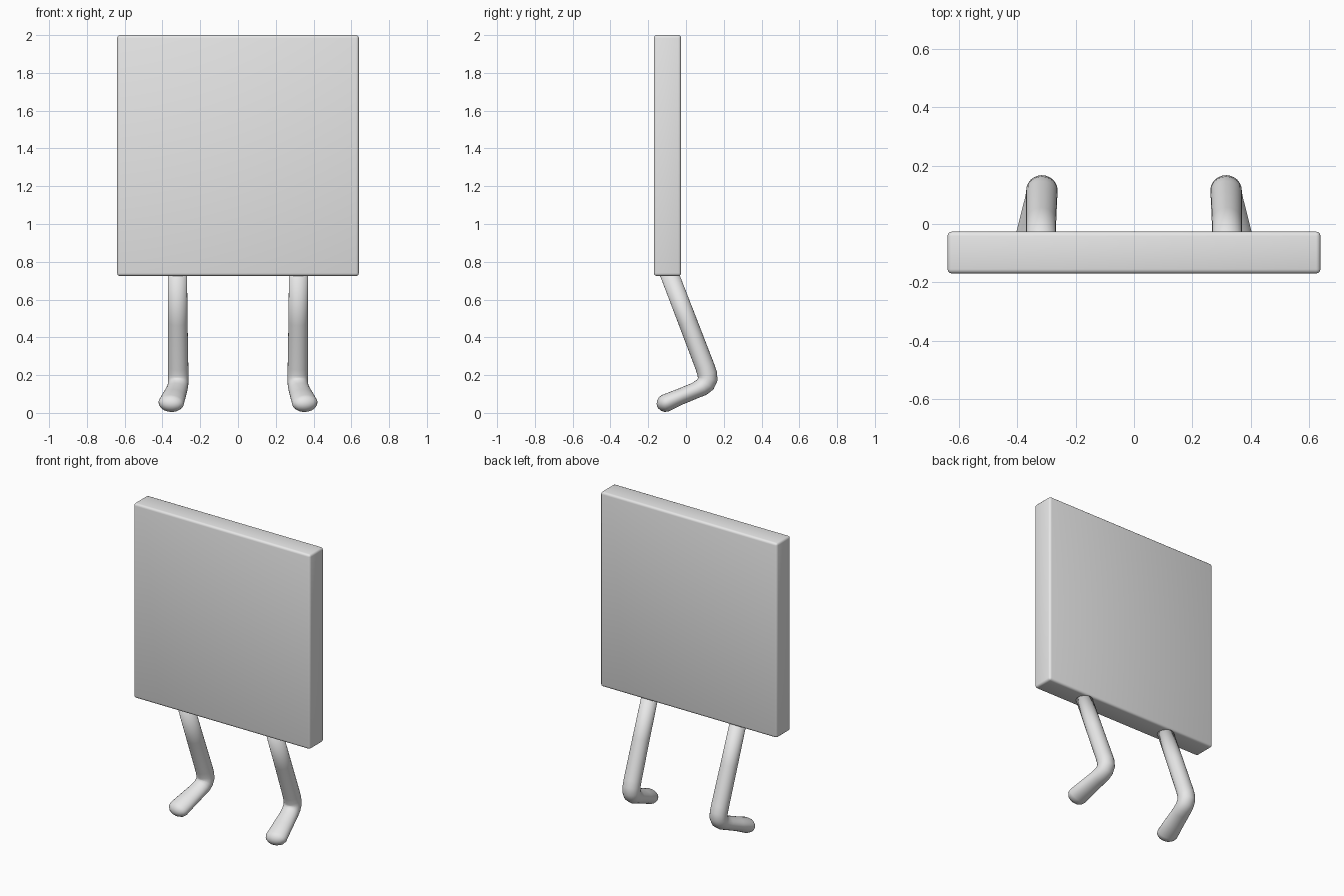
import bpy, bmesh, math
from mathutils import Vector

if "Cube" in bpy.data.objects:
    bpy.data.objects.remove(bpy.data.objects["Cube"])

grey = bpy.data.materials.new("plain_grey")
grey.diffuse_color = (0.8, 0.8, 0.8, 1)
grey.use_nodes = True
grey.node_tree.nodes["Principled BSDF"].inputs["Base Color"].default_value = grey.diffuse_color


def finish(name, bm, smooth=180):
    bmesh.ops.recalc_face_normals(bm, faces=bm.faces)
    mesh = bpy.data.meshes.new(name)
    bm.to_mesh(mesh)
    bm.free()
    mesh.materials.append(grey)
    for p in mesh.polygons:
        p.use_smooth = True
    ob = bpy.data.objects.new(name, mesh)
    bpy.context.collection.objects.link(ob)
    return ob


# Square panel body with softly rounded edges
bm = bmesh.new()
bmesh.ops.create_cube(bm, size=1)
for v in bm.verts:
    v.co = (v.co.x * 1.28, v.co.y * 0.144 - 0.098, v.co.z * 1.275 + 1.3625)
bmesh.ops.bevel(bm, geom=bm.edges[:], offset=0.015, segments=3,
                profile=0.5, affect='EDGES')
finish("body_panel", bm)

# Leg centre line: (x, y, z, half width, half thickness)
path = [
    (0.320, -0.096, 0.755, 0.050, 0.049),
    (0.319, 0.010, 0.480, 0.052, 0.050),
    (0.317, 0.100, 0.245, 0.054, 0.051),
    (0.316, 0.112, 0.208, 0.054, 0.052),
    (0.316, 0.115, 0.180, 0.054, 0.053),
    (0.317, 0.104, 0.154, 0.054, 0.051),
    (0.320, 0.082, 0.135, 0.055, 0.047),
    (0.326, 0.050, 0.119, 0.057, 0.043),
    (0.340, -0.030, 0.086, 0.063, 0.043),
    (0.354, -0.108, 0.052, 0.068, 0.047),
]
# Rounded toe
for a in (25, 50, 70, 84):
    s, c = math.sin(math.radians(a)), math.cos(math.radians(a))
    path.append((0.354 + 0.008 * s, -0.108 - 0.043 * s, 0.052 - 0.017 * s,
                 0.068 * c, 0.047 * c))

# Bent leg and foot, one per side
SIDES = 24
for name, sign in (("left_leg", -1), ("right_leg", 1)):
    bm = bmesh.new()
    rings = []
    for i, (x, y, z, w, t) in enumerate(path):
        a = Vector(path[max(i - 1, 0)][:3])
        b = Vector(path[min(i + 1, len(path) - 1)][:3])
        along = (b - a).normalized()
        across = Vector((1, 0, 0))
        across = (across - along * across.dot(along)).normalized()
        up = along.cross(across)
        ring = []
        for k in range(SIDES):
            ang = 2 * math.pi * k / SIDES
            p = Vector((x, y, z)) + across * w * math.cos(ang) + up * t * math.sin(ang)
            ring.append(bm.verts.new((p.x * sign, p.y, max(p.z, 0))))
        rings.append(ring)
    for r0, r1 in zip(rings, rings[1:]):
        for k in range(SIDES):
            j = (k + 1) % SIDES
            bm.faces.new((r0[k], r0[j], r1[j], r1[k]))
    bm.faces.new(rings[0])
    bm.faces.new(rings[-1])
    finish(name, bm)
